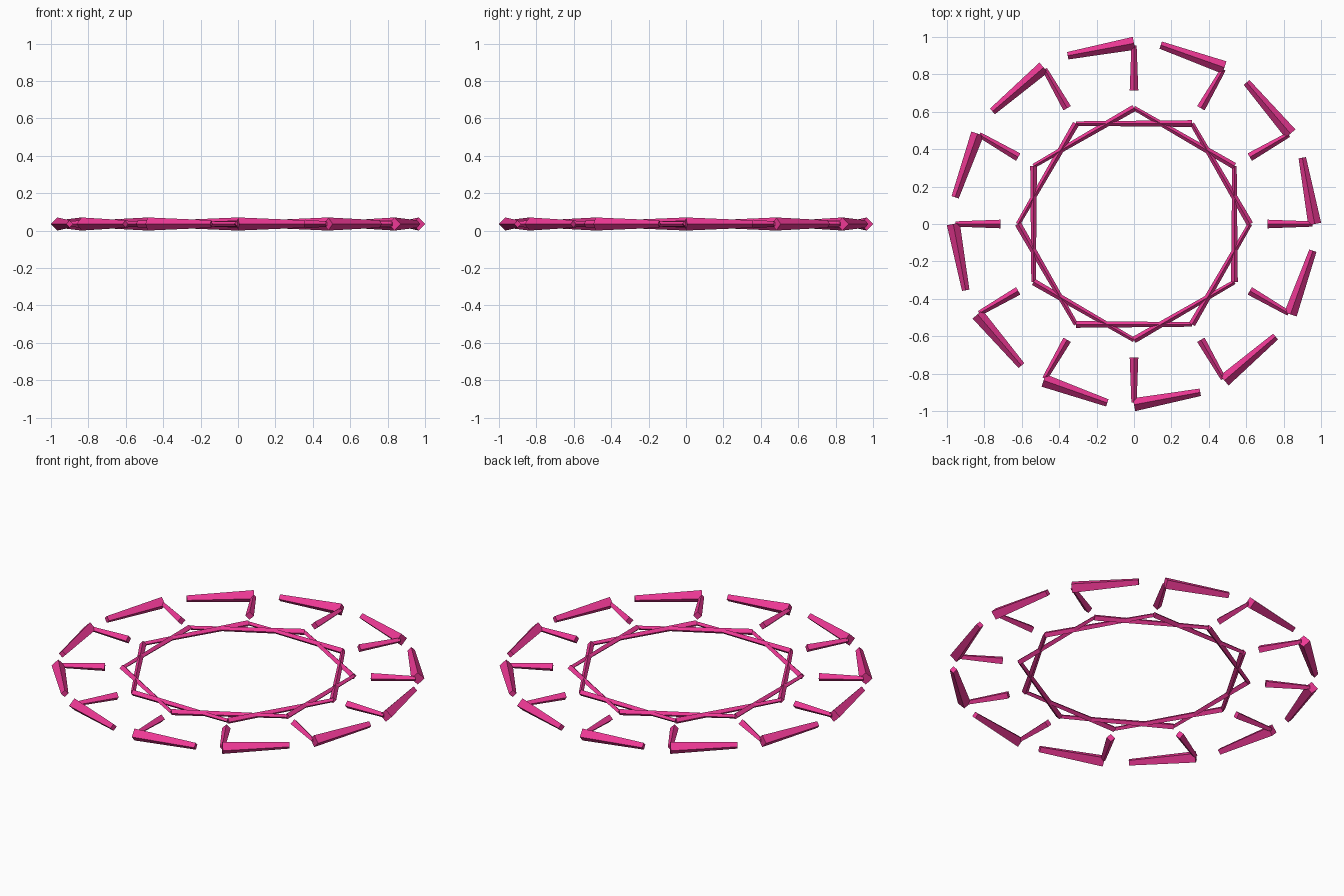
import bpy, math
from mathutils import Vector

if "Cube" in bpy.data.objects:
    bpy.data.objects.remove(bpy.data.objects["Cube"])

N = 12
Z = 0.035
mat = bpy.data.materials.new("pink")
mat.diffuse_color = (0.85, 0.04, 0.30, 1)
mat.use_nodes = True
mat.node_tree.nodes["Principled BSDF"].inputs["Base Color"].default_value = mat.diffuse_color


def polar(r, deg):
    a = math.radians(deg)
    return Vector((r * math.cos(a), r * math.sin(a), Z))


def bar(name, a, b, ra, rb):
    """Tapered four-sided bar with a diamond cross-section from a to b."""
    d = (b - a).normalized()
    side, up = Vector((-d.y, d.x, 0)), Vector((0, 0, 1))
    verts = [p + v * r for p, r in ((a, ra), (b, rb)) for v in (side, up, -side, -up)]
    faces = [(3, 2, 1, 0), (4, 5, 6, 7)]
    faces += [(i, (i + 1) % 4, (i + 1) % 4 + 4, i + 4) for i in range(4)]
    faces = [f[::-1] for f in faces]
    me = bpy.data.meshes.new(name)
    me.from_pydata(verts, [], faces)
    import bmesh
    bm = bmesh.new()
    bm.from_mesh(me)
    bmesh.ops.recalc_face_normals(bm, faces=bm.faces)
    bm.to_mesh(me)
    bm.free()
    me.materials.append(mat)
    bpy.context.collection.objects.link(bpy.data.objects.new(name, me))


for k in range(N):
    t = k * 360 / N
    # outer rim bars, thick at the clockwise end
    bar(f"rim_bar_{k}", polar(0.966, t), polar(0.967, t + 21.5), 0.035, 0.02)
    # radial spokes, thick at the inner end
    bar(f"spoke_{k}", polar(0.715, t), polar(0.955, t), 0.023, 0.014)
    # inner star ring, each bar skips one corner
    bar(f"ring_bar_{k}", polar(0.62, t), polar(0.62, t + 60), 0.018, 0.012)
